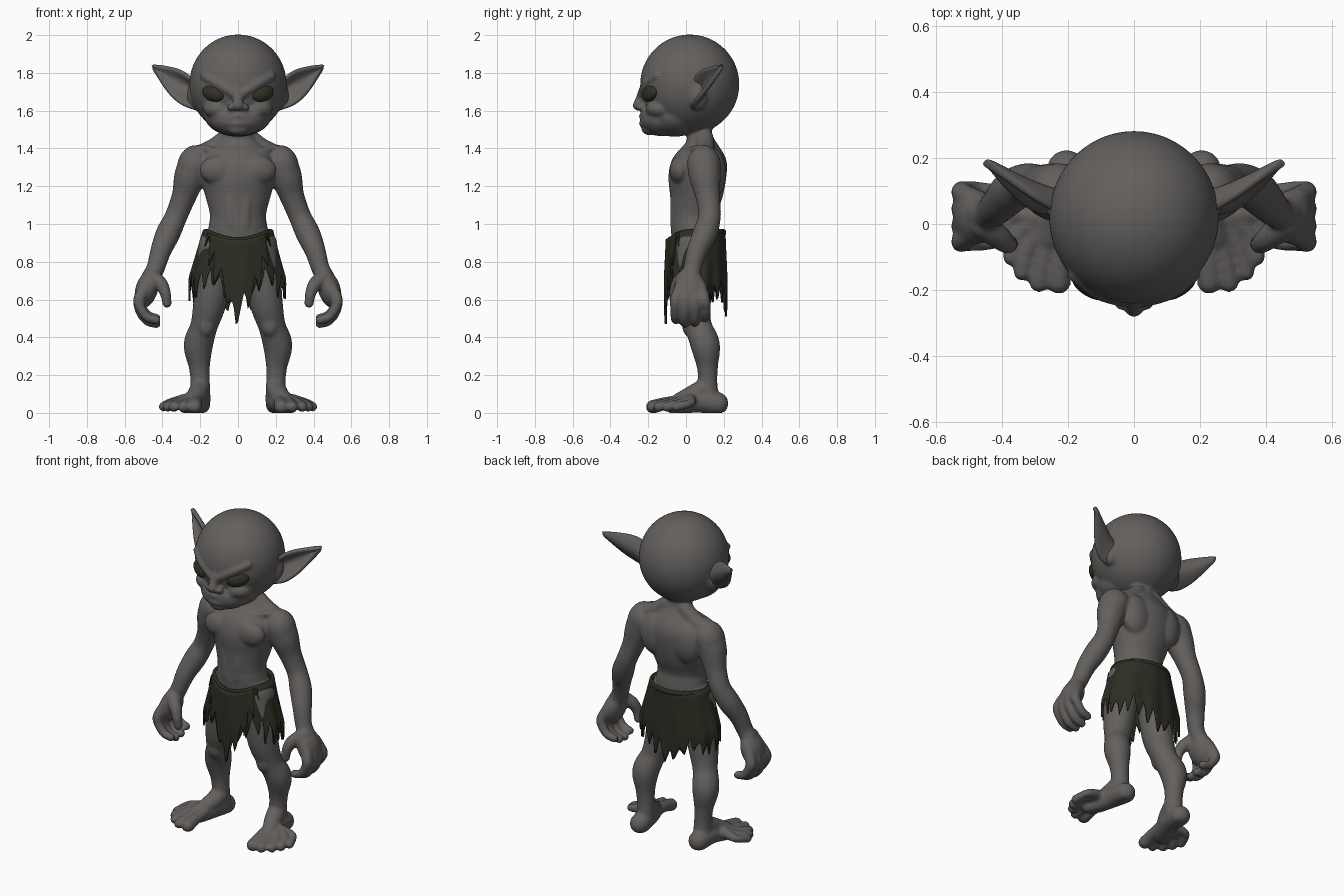
import bpy, bmesh, math, random
from mathutils import Matrix, Vector

random.seed(4)
if "Cube" in bpy.data.objects:
    bpy.data.objects.remove(bpy.data.objects["Cube"], do_unlink=True)


def material(name, rgb):
    m = bpy.data.materials.new(name)
    m.use_nodes = True
    m.diffuse_color = (*rgb, 1)
    bsdf = next(n for n in m.node_tree.nodes if n.type == 'BSDF_PRINCIPLED')
    bsdf.inputs["Base Color"].default_value = (*rgb, 1)
    return m


SKIN = material("grey skin", (0.125, 0.117, 0.111))
CLOTH = material("dark olive cloth", (0.026, 0.026, 0.017))
EYE = material("dark eye", (0.032, 0.031, 0.02))


def finish(name, bm, mat):
    me = bpy.data.meshes.new(name)
    bm.to_mesh(me)
    bm.free()
    me.shade_smooth()
    me.materials.append(mat)
    ob = bpy.data.objects.new(name, me)
    bpy.context.scene.collection.objects.link(ob)
    return ob


def mirror(ob):
    m = ob.modifiers.new("mirror", 'MIRROR')
    m.use_mirror_merge = False


def spline(pts, u):
    """Point at u (0..1) on a smooth curve through pts, in any dimension."""
    n = len(pts) - 1
    i = min(int(u * n), n - 1)
    t = u * n - i
    a, b, c, d = (pts[max(0, min(n, i + k))] for k in (-1, 0, 1, 2))
    return [q + 0.5 * t * (r - p + t * (2 * p - 5 * q + 4 * r - s + t * (3 * (q - r) + s - p)))
            for p, q, r, s in zip(a, b, c, d)]


def blob(bm, pos, radii, rot=Matrix()):
    size = max(radii)
    mat = Matrix.Translation(pos) @ rot @ Matrix.Diagonal((*radii, 1))
    bmesh.ops.create_icosphere(bm, subdivisions=2 + sum(size > s for s in (.04, .15, .21)),
                               radius=1, matrix=mat)


def limb(bm, *pts):
    """Round-ended limb; points are x, y, z, radius or x, y, z, rx, ry."""
    length = sum((Vector(a[:3]) - Vector(b[:3])).length for a, b in zip(pts, pts[1:]))
    thin = min(min(p[3:]) for p in pts)
    n = max(4, math.ceil(length / (0.3 * thin)))
    for i in range(n + 1):
        x, y, z, *r = spline(pts, i / n)
        blob(bm, (x, y, z), (r[0], r[0], r[0]) if len(r) == 1 else (r[0], r[1], min(r) * 0.5))


body = bmesh.new()

# Torso and neck
limb(body, (0, .05, .82, .16, .115), (0, .045, .95, .16, .125), (0, .04, 1.05, .15, .122),
     (0, .055, 1.15, .174, .14), (0, .06, 1.25, .2, .154), (0, .07, 1.33, .2, .145),
     (0, .08, 1.40, .14, .098), (0, .075, 1.46, .088, .07), (0, .06, 1.55, .085, .07))
blob(body, (.1, -.03, 1.285), (.105, .058, .078))
blob(body, (.11, .145, 1.27), (.095, .068, .13))
limb(body, (.02, -.01, 1.395, .02), (.11, .012, 1.39, .018), (.2, .065, 1.4, .022))
limb(body, (.06, .1, 1.46, .045), (.13, .1, 1.40, .052), (.22, .1, 1.36, .05))
limb(body, (.04, -.045, 1.17, .036), (.04, -.05, 1.08, .035), (.035, -.05, .99, .034))

# Arm with shoulder muscle
limb(body, (.225, .095, 1.32, .09), (.255, .1, 1.25, .084), (.285, .115, 1.15, .066),
     (.328, .125, 1.04, .06), (.37, .1, .95, .065), (.408, .06, .86, .056),
     (.435, .035, .77, .049), (.46, .03, .72, .05))
blob(body, (.24, .095, 1.31), (.082, .088, .11), Matrix.Rotation(-.25, 4, 'Y'))

# Hand
blob(body, (.483, .022, .655), (.06, .085, .105), Matrix.Rotation(-.3, 4, 'Y'))
for y, drop in ((.095, .03), (.045, .005), (-.005, 0), (-.052, .02)):
    limb(body, (.49, y * .7 + .01, .67, .034), (.522, y, .6, .034), (.515, y * 1.1, .535 + drop, .028),
         (.48, y * 1.1, .487 + drop, .026), (.432, y * 1.05, .472 + drop, .025))
limb(body, (.46, 0, .72, .044), (.41, -.04, .685, .038), (.385, -.06, .635, .031),
     (.376, -.06, .58, .026))

# Leg
limb(body, (.1, .045, .88, .11), (.13, .035, .72, .098), (.15, .04, .58, .088),
     (.18, .065, .46, .073), (.21, .102, .36, .078), (.205, .113, .25, .057),
     (.2, .115, .16, .052), (.2, .12, .07, .056))
blob(body, (.17, .02, .47), (.05, .042, .07))
blob(body, (.085, .085, .83), (.08, .06, .09))

# Foot and toes
limb(body, (.205, .165, .05, .06), (.218, .06, .06, .06), (.25, -.03, .045, .052),
     (.275, -.07, .035, .042))
limb(body, (.2, .1, .13, .054), (.218, .035, .095, .052), (.25, -.04, .062, .042))
for x, y, r in ((.228, -.175, .039), (.288, -.178, .031), (.339, -.145, .029),
                (.372, -.1, .028), (.396, -.05, .026)):
    limb(body, (.2 + (x - .2) * .45, .02, .068, .034), (.2 + (x - .2) * .85, y + .075, .052, r * .9),
         (x, y, .032, r))

# Head, jaw and cheeks
blob(body, (0, .02, 1.74), (.257, .262, .263))
blob(body, (0, -.06, 1.58), (.18, .155, .118))
blob(body, (0, -.13, 1.558), (.15, .114, .094))
blob(body, (.1, -.135, 1.61), (.085, .08, .055))
blob(body, (0, -.19, 1.503), (.06, .046, .034))
blob(body, (.225, .06, 1.68), (.045, .055, .08))

# Brow, nose and lips
limb(body, (.022, -.232, 1.69, .024), (.105, -.205, 1.742, .028), (.18, -.155, 1.785, .022))
limb(body, (0, -.225, 1.71, .026), (0, -.244, 1.655, .027), (0, -.254, 1.628, .03))
blob(body, (.036, -.24, 1.618), (.025, .024, .02))
limb(body, (0, -.234, 1.572, .017), (.07, -.213, 1.575, .016), (.135, -.17, 1.602, .015))
limb(body, (0, -.234, 1.53, .017), (.07, -.21, 1.536, .016), (.125, -.17, 1.562, .014))

# Flat soles
for v in body.verts:
    v.co.z = max(v.co.z, 0)

body_ob = finish("body", body, SKIN)
mirror(body_ob)
fuse = body_ob.modifiers.new("fuse", 'REMESH')
fuse.mode = 'VOXEL'
fuse.voxel_size = 0.008
fuse.use_smooth_shade = True
soft = body_ob.modifiers.new("soften", 'SMOOTH')
soft.factor = 0.5
soft.iterations = 9

# Eyes
eye = bmesh.new()
blob(eye, (.132, -.19, 1.691), (.066, .031, .042),
     Matrix.Rotation(.54, 4, 'Z') @ Matrix.Rotation(-.28, 4, 'Y'))
mirror(finish("eyes", eye, EYE))


def sheet(bm, cols, rows, point):
    """Grid surface from point(column, row)."""
    g = [[bm.verts.new(point(i, j)) for j in range(rows + 1)] for i in range(cols + 1)]
    for i in range(cols):
        for j in range(rows):
            bm.faces.new((g[i][j], g[i + 1][j], g[i + 1][j + 1], g[i][j + 1]))


# Ears: a cupped leaf between an upper and a lower edge
UPPER = ((.225, .025, 1.75), (.295, .07, 1.808), (.37, .125, 1.832), (.457, .19, 1.842))
LOWER = ((.2, .03, 1.60), (.295, .035, 1.63), (.373, .09, 1.70), (.452, .183, 1.828))


def ear_point(i, j):
    t, s = i / 12, j / 8
    p = Vector(spline(UPPER, t)).lerp(Vector(spline(LOWER, t)), s)
    cup = 0.065 * math.sin(math.pi * s) * (1 - t ** 2)
    return p + Vector((-0.45, 0.9, 0)) * cup


ear = bmesh.new()
sheet(ear, 12, 8, ear_point)
ear_ob = finish("ears", ear, SKIN)
thick = ear_ob.modifiers.new("thickness", 'SOLIDIFY')
thick.thickness = 0.026
thick.offset = 0
ear_ob.modifiers.new("rounding", 'SUBSURF').levels = 1
mirror(ear_ob)


# Loincloth: ragged strips with downward points
def cloth_piece(name, span, cols, hem, out):
    depth = [random.uniform(.04, .15) for _ in range(cols)]
    drop = [random.uniform(0, .05) for _ in range(cols)]

    def point(i, j):
        a = span * (2 * i / cols - 1)
        k = i % 6
        tooth = depth[i // 6] * (1 - abs(k / 3 - 1)) - (drop[i // 6] if k == 5 else 0)
        top = .962 - .045 * max(0, math.cos(a)) ** 3
        z = top + (min(top - .01, hem(abs(a)) + tooth) - top) * j / 12
        flare = min(1, (.96 - z) / .25)
        r = 1 + .03 * math.sin(11 * a) * flare
        return ((.178 + .068 * flare + out) * r * math.sin(a),
                .056 - (.143 + .008 * flare + out) * r * math.cos(a), z)

    bm = bmesh.new()
    sheet(bm, cols, 12, point)
    bmesh.ops.remove_doubles(bm, verts=bm.verts, dist=1e-5)
    s = finish(name, bm, CLOTH).modifiers.new("thickness", 'SOLIDIFY')
    s.thickness = 0.01


def skirt_hem(a):
    back = max(0, 1 - (math.pi - a) / .7)
    return .61 - .1 * back + .1 * math.exp(-((a - .65) / .2) ** 2)


cloth_piece("loincloth_skirt", math.pi, 144, skirt_hem, 0)
cloth_piece("loincloth_front_flap", .95, 48, lambda a: .48 + .4 * a / .95, .009)

# Rolled waistband
band = bmesh.new()


def band_point(i, j):
    a, b = math.tau * i / 64, math.tau * j / 8
    r = .012 * math.cos(b)
    return ((.176 + r) * math.sin(a), .056 - (.145 + r) * math.cos(a),
            .955 - .045 * max(0, math.cos(a)) ** 3 + .018 * math.sin(b))


sheet(band, 64, 8, band_point)
bmesh.ops.remove_doubles(band, verts=band.verts, dist=1e-5)
bmesh.ops.recalc_face_normals(band, faces=band.faces)
finish("waistband", band, CLOTH)
